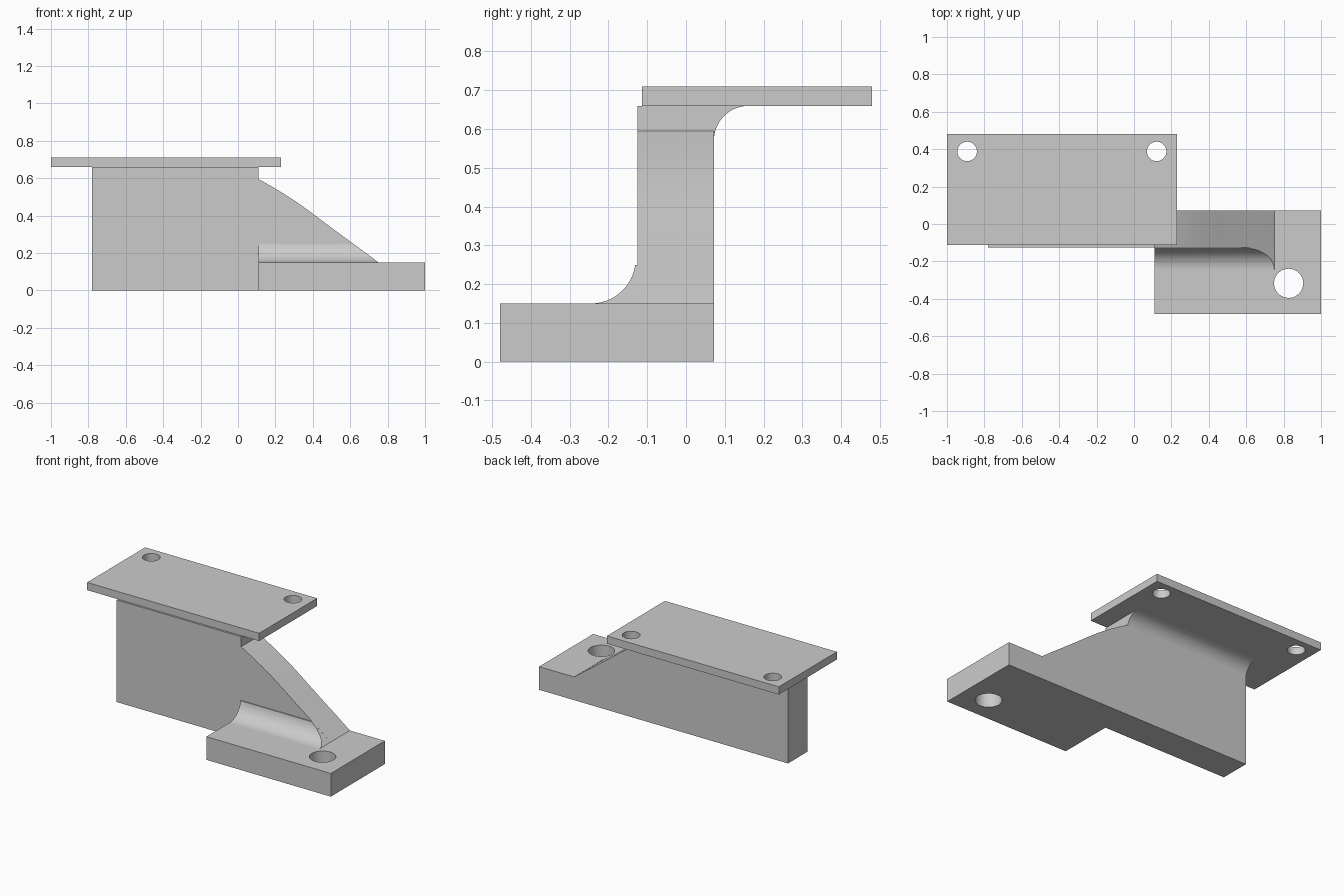
import bpy
import bmesh
from math import pi, sin, cos, radians
from mathutils import Vector

cube = bpy.data.objects.get("Cube")
if cube:
    bpy.data.objects.remove(cube, do_unlink=True)

grey = bpy.data.materials.new("light_grey")
grey.use_nodes = True
grey.diffuse_color = (0.6, 0.6, 0.6, 1)
grey.node_tree.nodes["Principled BSDF"].inputs["Base Color"].default_value = (0.6, 0.6, 0.6, 1)


def loft(name, start, end):
    """Solid between two matching outlines."""
    bm = bmesh.new()
    a = [bm.verts.new(p) for p in start]
    b = [bm.verts.new(p) for p in end]
    bm.faces.new(a)
    bm.faces.new(b)
    for i in range(len(a)):
        j = (i + 1) % len(a)
        bm.faces.new((a[i], a[j], b[j], b[i]))
    bmesh.ops.recalc_face_normals(bm, faces=bm.faces)
    mesh = bpy.data.meshes.new(name)
    bm.to_mesh(mesh)
    bm.free()
    mesh.materials.append(grey)
    obj = bpy.data.objects.new(name, mesh)
    bpy.context.collection.objects.link(obj)
    return obj


def box(name, low, high):
    (x0, y0, z0), (x1, y1, z1) = low, high
    outline = [(x0, y0), (x1, y0), (x1, y1), (x0, y1)]
    return loft(name, [(x, y, z0) for x, y in outline], [(x, y, z1) for x, y in outline])


def drill(obj, x, y, radius):
    """Cut a vertical hole right through a part."""
    ring = [(x + radius * cos(2 * pi * i / 48), y + radius * sin(2 * pi * i / 48)) for i in range(48)]
    cutter = loft("drill", [(u, v, -1) for u, v in ring], [(u, v, 2) for u, v in ring])
    cutter.hide_render = True
    mod = obj.modifiers.new("hole", 'BOOLEAN')
    mod.operation = 'DIFFERENCE'
    mod.solver = 'EXACT'
    mod.object = cutter
    bpy.context.view_layer.objects.active = obj
    bpy.ops.object.modifier_apply(modifier=mod.name)
    bpy.data.objects.remove(cutter, do_unlink=True)


FRONT, BACK = -0.125, 0.072          # faces of the upright web
LEFT, STEP, RIGHT = -0.78, 0.11, 1.0
FOOT, SHELF = 0.15, 0.66             # foot top and shelf underside
SLOPE_TOP, SLOPE_END = 0.595, 0.75


def slope_x(z):
    """Position of the gently S-shaped sloping edge at height z."""
    t = (SLOPE_TOP - z) / (SLOPE_TOP - FOOT)
    return STEP + (SLOPE_END - STEP) * t + 0.016 * sin(2 * pi * t) * (1 - t) + 0.02 * sin(pi * t)


# Upright web with its sloping edge, running along the back of the foot
slope = [FOOT + (SLOPE_TOP - FOOT) * i / 16 for i in range(17)]
profile = [(LEFT, 0), (RIGHT, 0), (RIGHT, FOOT)]
profile += [(slope_x(z), z) for z in slope]
profile += [(STEP, SHELF), (LEFT, SHELF)]
web = loft("web", [(x, FRONT, z) for x, z in profile], [(x, BACK, z) for x, z in profile])

# Foot with its bolt hole
foot = box("foot", (STEP, -0.48, 0), (RIGHT, FRONT, FOOT))
drill(foot, 0.827, -0.317, 0.078)

# Shelf plate with two screw holes
shelf = box("shelf", (-1, -0.113, SHELF), (0.23, 0.48, 0.71))
for x in (-0.892, 0.121):
    drill(shelf, x, 0.388, 0.052)

# Hollow fillet between foot and web, trimmed by the slope
r = 0.115
arc = [radians(82 * i / 16) for i in range(17)]
low = [(-0.245 + r * sin(a), FOOT + r - r * cos(a)) for a in arc]
low += [(FRONT, low[-1][1]), (FRONT, FOOT)]
foot_fillet = loft("foot_fillet", [(STEP, y, z) for y, z in low], [(slope_x(z), y, z) for y, z in low])

# Hollow fillet between web and shelf
r = 0.09
arc = [radians(90 * i / 16) for i in range(17)]
high = [(BACK + r - r * cos(a), SHELF - r + r * sin(a)) for a in arc] + [(BACK, SHELF)]
shelf_fillet = loft("shelf_fillet", [(LEFT, y, z) for y, z in high], [(STEP, y, z) for y, z in high])

# Smooth the curved faces and keep the edges crisp
bpy.ops.object.select_all(action='DESELECT')
for part in (web, foot, shelf, foot_fillet, shelf_fillet):
    part.select_set(True)
bpy.context.view_layer.objects.active = web
bpy.ops.object.shade_smooth_by_angle(angle=radians(30))
